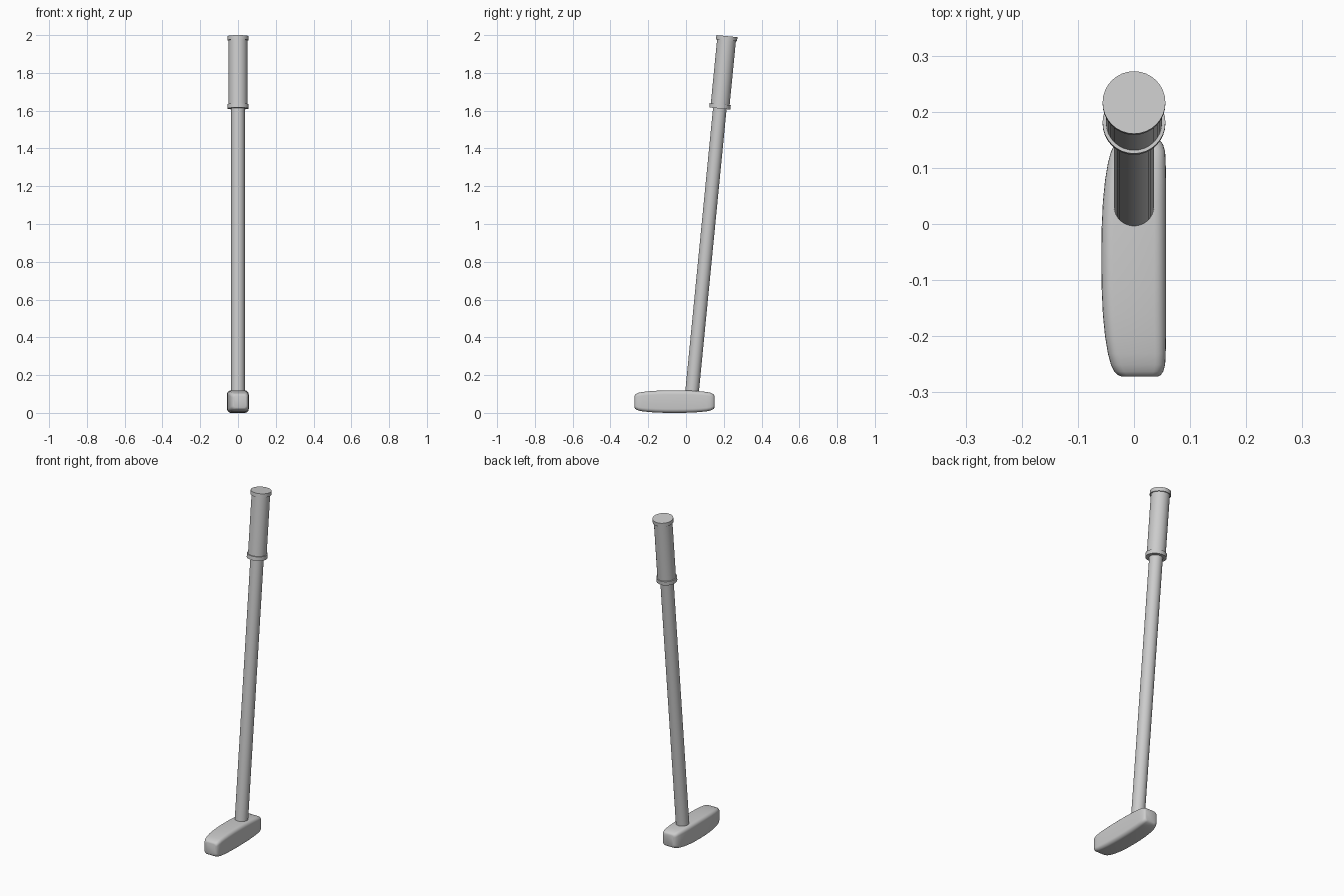
import bpy, math
from mathutils import Vector, Matrix

if "Cube" in bpy.data.objects:
    bpy.data.objects.remove(bpy.data.objects["Cube"])

TOP = Vector((0, 0.2165, 1.9945))            # centre of the grip's end cap
AXIS = Vector((0, 0.098, 1)).normalized()    # leaning shaft direction
TILT = Matrix.Translation(TOP) @ AXIS.to_track_quat('Z', 'Y').to_matrix().to_4x4()


def loft(name, rings, matrix=Matrix(), angle=35):
    """Skin closed rings of equal size and cap both ends."""
    n = len(rings[0])
    verts = [matrix @ Vector(p) for r in rings for p in r]
    faces = [(i * n + j, i * n + (j + 1) % n, (i + 1) * n + (j + 1) % n, (i + 1) * n + j)
             for i in range(len(rings) - 1) for j in range(n)]
    faces.append(tuple(reversed(range(n))))
    faces.append(tuple(range((len(rings) - 1) * n, len(rings) * n)))
    me = bpy.data.meshes.new(name)
    me.from_pydata(verts, [], faces)
    me.update()
    ob = bpy.data.objects.new(name, me)
    bpy.context.collection.objects.link(ob)
    bpy.ops.object.select_all(action='DESELECT')
    ob.select_set(True)
    bpy.context.view_layer.objects.active = ob
    bpy.ops.object.shade_smooth_by_angle(angle=math.radians(angle))
    return ob


def turned(name, profile, n=32):
    """Revolve (radius, distance from top) pairs around the shaft axis."""
    return loft(name, [[(r * math.cos(2 * math.pi * k / n), r * math.sin(2 * math.pi * k / n), s)
                        for k in range(n)] for r, s in profile], TILT)


def section(y, xl, xr, h, corner, zc=0.0595, steps=5):
    """Rounded rectangle in the xz plane."""
    pts = []
    for q, (sx, sz) in enumerate([(1, 1), (-1, 1), (-1, -1), (1, -1)]):
        cx = xr - corner if sx > 0 else xl + corner
        cz = zc + sz * (h - corner)
        for k in range(steps + 1):
            a = math.pi / 2 * (q + k / steps)
            pts.append((cx + corner * math.cos(a), y, cz + corner * math.sin(a)))
    return pts[::-1]


# shaft, running into the head
turned("shaft", [(0.036, -1.93), (0.036, -0.36)])

# grip with a collar at each end
turned("grip", [(0.036, -0.385), (0.056, -0.385), (0.056, -0.362), (0.05, -0.362),
                (0.05, -0.022), (0.056, -0.022), (0.056, 0)])

# head: flat striking face on +x, bowed back on -x, tapering to both ends
half = [(0.0, -0.058, 0.057, 0.0595, 0.021), (0.05, -0.0578, 0.057, 0.0592, 0.021),
        (0.10, -0.0555, 0.057, 0.0575, 0.021), (0.14, -0.0515, 0.057, 0.0545, 0.020),
        (0.17, -0.0465, 0.0565, 0.051, 0.019), (0.19, -0.041, 0.0555, 0.047, 0.018),
        (0.202, -0.035, 0.052, 0.042, 0.017), (0.208, -0.029, 0.048, 0.038, 0.016),
        (0.211, -0.022, 0.043, 0.032, 0.015)]
stations = [(-t, *r) for t, *r in half[:0:-1]] + half
loft("head", [section(t - 0.061, *r) for t, *r in stations], angle=50)
